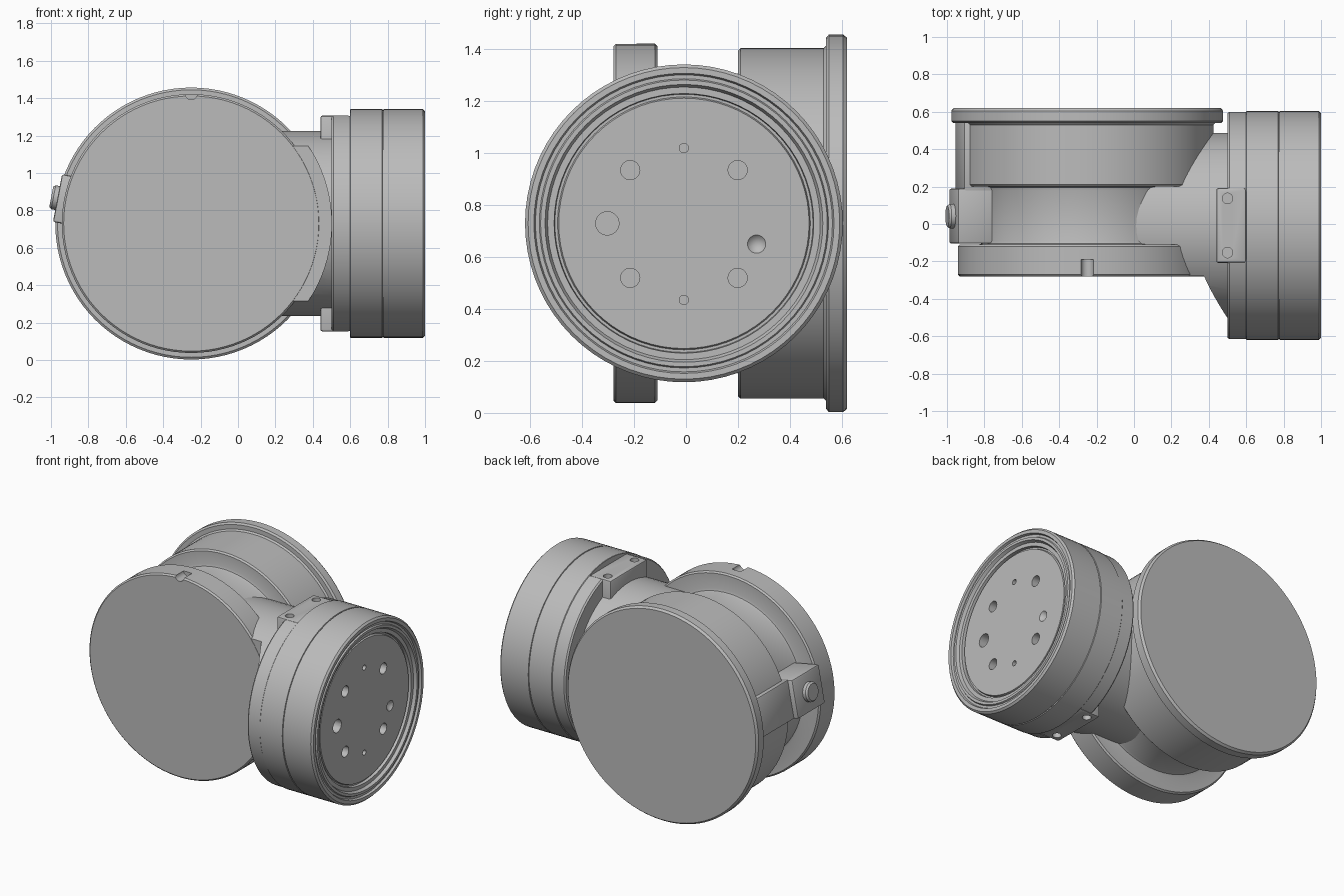
import bpy, bmesh, math
from mathutils import Vector, Matrix

if "Cube" in bpy.data.objects:
    bpy.data.objects.remove(bpy.data.objects["Cube"])

grey = bpy.data.materials.new("housing_grey")
grey.use_nodes = True
colour = (0.5, 0.5, 0.5, 1)
grey.diffuse_color = colour
grey.node_tree.nodes["Principled BSDF"].inputs["Base Color"].default_value = colour

X, Y, Z = Vector((1, 0, 0)), Vector((0, 1, 0)), Vector((0, 0, 1))
MAIN = Vector((-0.25, 0, 0.73))    # axis of the large drum
SIDE = Vector((0, -0.008, 0.73))   # axis of the side joint


def add_object(name, bm):
    mesh = bpy.data.meshes.new(name)
    bm.to_mesh(mesh)
    bm.free()
    mesh.materials.append(grey)
    ob = bpy.data.objects.new(name, mesh)
    bpy.context.collection.objects.link(ob)
    return ob


def lathe(name, profile, axis, origin, steps=72):
    """Revolve (radius, distance along axis) points."""
    bm = bmesh.new()
    out = axis.orthogonal().normalized()
    verts = [bm.verts.new(origin + out * r + axis * a) for r, a in profile]
    edges = [bm.edges.new(pair) for pair in zip(verts, verts[1:])]
    bmesh.ops.spin(bm, geom=verts + edges, cent=origin, axis=axis,
                   angle=math.tau, steps=steps)
    bmesh.ops.remove_doubles(bm, verts=bm.verts, dist=0.0002)
    bmesh.ops.recalc_face_normals(bm, faces=bm.faces)
    return add_object(name, bm)


def cylinder(name, radius, start, end, axis, origin, steps=72):
    return lathe(name, [(0, start), (radius, start), (radius, end), (0, end)],
                 axis, origin, steps)


def box(name, low, high, bevel=0.0, matrix=Matrix()):
    low, high = Vector(low), Vector(high)
    bm = bmesh.new()
    bmesh.ops.create_cube(bm, size=1, matrix=Matrix.Translation((low + high) / 2)
                          @ Matrix.Diagonal((*(high - low), 1)))
    if bevel:
        bmesh.ops.bevel(bm, geom=bm.edges[:], offset=bevel, segments=2,
                        affect='EDGES', profile=0.5)
    bm.transform(matrix)
    return add_object(name, bm)


def cut(ob, cutters):
    for c in cutters:
        mod = ob.modifiers.new("cut", 'BOOLEAN')
        mod.operation, mod.solver, mod.object = 'DIFFERENCE', 'EXACT', c
    graph = bpy.context.evaluated_depsgraph_get()
    mesh = bpy.data.meshes.new_from_object(ob.evaluated_get(graph))
    ob.modifiers.clear()
    ob.data = mesh


# Large drum: front flange, waist, rear barrel and rear cap
drum = lathe("drum", [
    (0, -.28), (.682, -.28), (.692, -.27), (.692, -.12), (.682, -.11),
    (.58, -.11), (.565, -.105), (.56, -.09), (.56, .18), (.565, .195),
    (.58, .2), (.665, .2), (.675, .21), (.675, .53), (.685, .54),
    (.715, .54), (.727, .55), (.727, .605), (.715, .62), (0, .62)],
    Y, MAIN, 96)
notch = cylinder("notch_cutter", .033, -.4, -.19, Y, MAIN + Z * .695, 24)
cut(drum, [notch])

# Arm joining the drum to the side joint, cleared around the front flange
arm = cylinder("arm", .495, -.1, .53, X, SIDE)
clearance = cylinder("clearance_cutter", .75, -.9, -.279, Y, MAIN, 96)
cut(arm, [clearance])

# Side joint with seam, rim grooves and recessed face
joint = lathe("side_joint", [
    (0, .5), (.6, .5), (.608, .51), (.608, .598), (.612, .602),
    (.612, .771), (.606, .773), (.606, .777), (.612, .779), (.612, .988),
    (.6, 1), (.578, 1), (.572, .985), (.557, .985), (.552, .995),
    (.535, .995), (.525, .975), (.5, .975), (.497, .955), (.487, .955),
    (.482, .968), (0, .968)], X, SIDE)

# Mounting holes in the joint face: across, up, radius
holes = [(-.207, .205, .037), (.207, .205, .037), (-.207, -.21, .037),
         (.207, -.21, .037), (-.295, 0, .045), (0, .29, .018), (0, -.295, .018)]
face_cutters = [cylinder("hole_cutter", r, .9, 1.1, X, SIDE + Y * y + Z * z, 24)
                for y, z, r in holes]
face_cutters.append(lathe("dimple_cutter", [(0, .93), (.037, .97), (.037, 1.1), (0, 1.1)],
                          X, SIDE + Y * .28 - Z * .08, 24))

# Clamp pads above and below, with screw holes
pads, pad_cutters, screw_cutters = [], [], []
for label, s in (("upper", 1), ("lower", -1)):
    flip = Matrix.Translation(SIDE) @ Matrix.Rotation(0 if s > 0 else math.pi, 4, 'X')
    pads.append(box(label + "_clamp_pad", (.44, -.2, .3), (.6, .2, .577), .012, flip))
    pad_cutters.append(box("pad_cutter", (.4, -.2, .568), (.6, .2, .8), 0, flip))
    for y in (-.145, .145):
        screw_cutters.append(cylinder("screw_cutter", .028, .535, .7, Z * s,
                                      SIDE + X * .5 + Y * y, 20))
cut(joint, face_cutters + pad_cutters + screw_cutters)
for pad in pads:
    cut(pad, screw_cutters)

# Connector block, rib and round plug on the drum's side
tilt = math.radians(10.8)
turn = Matrix.Translation(MAIN) @ Matrix.Rotation(tilt, 4, 'Y')
block = box("connector_block", (-.728, -.105, -.13), (-.5, .19, .13), .012, turn)
rib = box("connector_rib", (-.694, .15, -.13), (-.5, .56, .13), .008, turn)
outward = Vector((-math.cos(tilt), 0, math.sin(tilt)))
plug = lathe("connector_plug", [(0, .68), (.065, .68), (.065, .75), (.055, .762), (0, .762)],
             outward, MAIN + Y * .042, 32)

# Remove helpers and smooth the round surfaces
for c in [notch, clearance] + face_cutters + pad_cutters + screw_cutters:
    bpy.data.objects.remove(c)
bpy.ops.object.select_all(action='DESELECT')
for ob in [drum, arm, joint, block, rib, plug] + pads:
    ob.select_set(True)
bpy.context.view_layer.objects.active = drum
bpy.ops.object.shade_smooth_by_angle(angle=math.radians(30))
